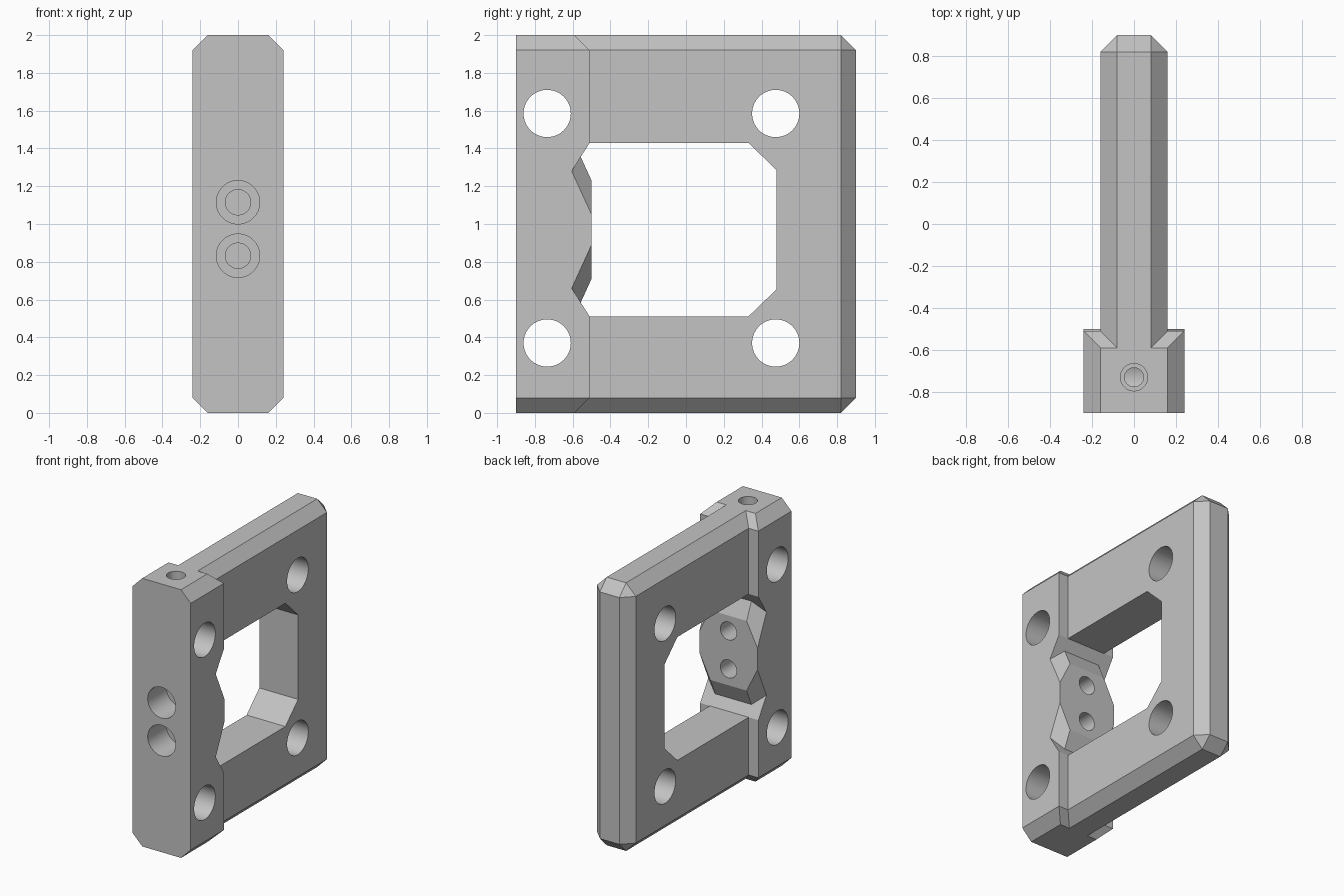
import bpy, bmesh, math
from mathutils import Vector, Matrix

cube = bpy.data.objects.get("Cube")
if cube:
    bpy.data.objects.remove(cube, do_unlink=True)

grey = bpy.data.materials.new("plain_grey")
grey.use_nodes = True
colour = (0.55, 0.55, 0.55, 1)
grey.diffuse_color = colour
grey.node_tree.nodes["Principled BSDF"].inputs["Base Color"].default_value = colour

MID = 0.97      # centre height of the opening
C = 0.08        # chamfer size


def finish(name, bm):
    bmesh.ops.recalc_face_normals(bm, faces=bm.faces)
    mesh = bpy.data.meshes.new(name)
    bm.to_mesh(mesh)
    bm.free()
    mesh.materials.append(grey)
    obj = bpy.data.objects.new(name, mesh)
    bpy.context.collection.objects.link(obj)
    return obj


def hull(name, points):
    """Convex solid around points, flat faces merged."""
    bm = bmesh.new()
    for p in points:
        bm.verts.new(p)
    bmesh.ops.convex_hull(bm, input=bm.verts)
    bmesh.ops.dissolve_limit(bm, angle_limit=0.01, verts=bm.verts, edges=bm.edges)
    return finish(name, bm)


def cylinder(name, radius, start, end):
    start, end = Vector(start), Vector(end)
    axis = end - start
    turn = Vector((0, 0, 1)).rotation_difference(axis).to_matrix().to_4x4()
    bm = bmesh.new()
    bmesh.ops.create_cone(bm, cap_ends=True, segments=64, radius1=radius, radius2=radius,
                          depth=axis.length,
                          matrix=Matrix.Translation((start + end) / 2) @ turn)
    return finish(name, bm)


def combine(target, tool, operation):
    mod = target.modifiers.new(tool.name, 'BOOLEAN')
    mod.operation = operation
    mod.solver = 'EXACT'
    mod.object = tool
    bpy.context.view_layer.objects.active = target
    bpy.ops.object.modifier_apply(modifier=mod.name)
    bpy.data.objects.remove(tool, do_unlink=True)


# Plate with chamfered top, bottom and back edges
plate_points = []
for s in (-1, 1):
    for z, inner in ((0, C), (2, 2 - C)):
        plate_points += [(s * 0.16, 0.9 - C, inner), (s * 0.08, 0.9 - C, z),
                         (s * 0.08, 0.9, inner),
                         (s * 0.16, -0.7, inner), (s * 0.08, -0.7, z)]
frame = hull("clamp_frame", plate_points)

# Thicker block along the front
block_points = []
for s in (-1, 1):
    for z, inner in ((0, C), (2, 2 - C)):
        block_points += [(s * 0.24, -0.9, inner), (s * 0.16, -0.9, z),
                         (s * 0.24, -0.51, inner), (s * 0.16, -0.51 - C, z)]
combine(frame, hull("front_block", block_points), 'UNION')

# Opening with angled corners
half = [(-0.605, 0.31), (-0.51, 0.46), (0.33, 0.46), (0.48, 0.315)]
opening = [(x, y, MID + s * h) for x in (-0.5, 0.5) for s in (-1, 1) for y, h in half]
combine(frame, hull("opening_cutter", opening), 'DIFFERENCE')

# Faceted boss on the front wall of the opening
boss = [(sx * x, y, MID + sz * h) for sx in (-1, 1) for sz in (-1, 1)
        for x, y, h in ((0.24, -0.5, 0.08), (0.15, -0.5, 0.26),
                        (0.24, -0.66, 0.43), (0.15, -0.66, 0.61))]
combine(frame, hull("boss", boss), 'UNION')

# Four side holes
for y in (-0.735, 0.475):
    for z in (0.37, 1.585):
        combine(frame, cylinder("side_hole", 0.125, (-0.5, y, z), (0.5, y, z)), 'DIFFERENCE')

# Two counterbored holes through the front block and boss
for z in (0.832, 1.115):
    combine(frame, cylinder("counterbore", 0.115, (0, -1, z), (0, -0.68, z)), 'DIFFERENCE')
    combine(frame, cylinder("screw_hole", 0.067, (0, -0.75, z), (0, -0.4, z)), 'DIFFERENCE')

# Stepped hole in the top, reaching the upper side hole
combine(frame, cylinder("top_bore", 0.065, (0, -0.73, 2.1), (0, -0.73, 1.85)), 'DIFFERENCE')
combine(frame, cylinder("top_pilot", 0.045, (0, -0.73, 1.9), (0, -0.73, 1.6)), 'DIFFERENCE')

# Clean flat faces and smooth only the bores
bm = bmesh.new()
bm.from_mesh(frame.data)
bmesh.ops.remove_doubles(bm, verts=bm.verts, dist=0.0001)
bm.to_mesh(frame.data)
bm.free()
bpy.ops.object.select_all(action='DESELECT')
frame.select_set(True)
bpy.context.view_layer.objects.active = frame
bpy.ops.object.shade_smooth_by_angle(angle=math.radians(20))
